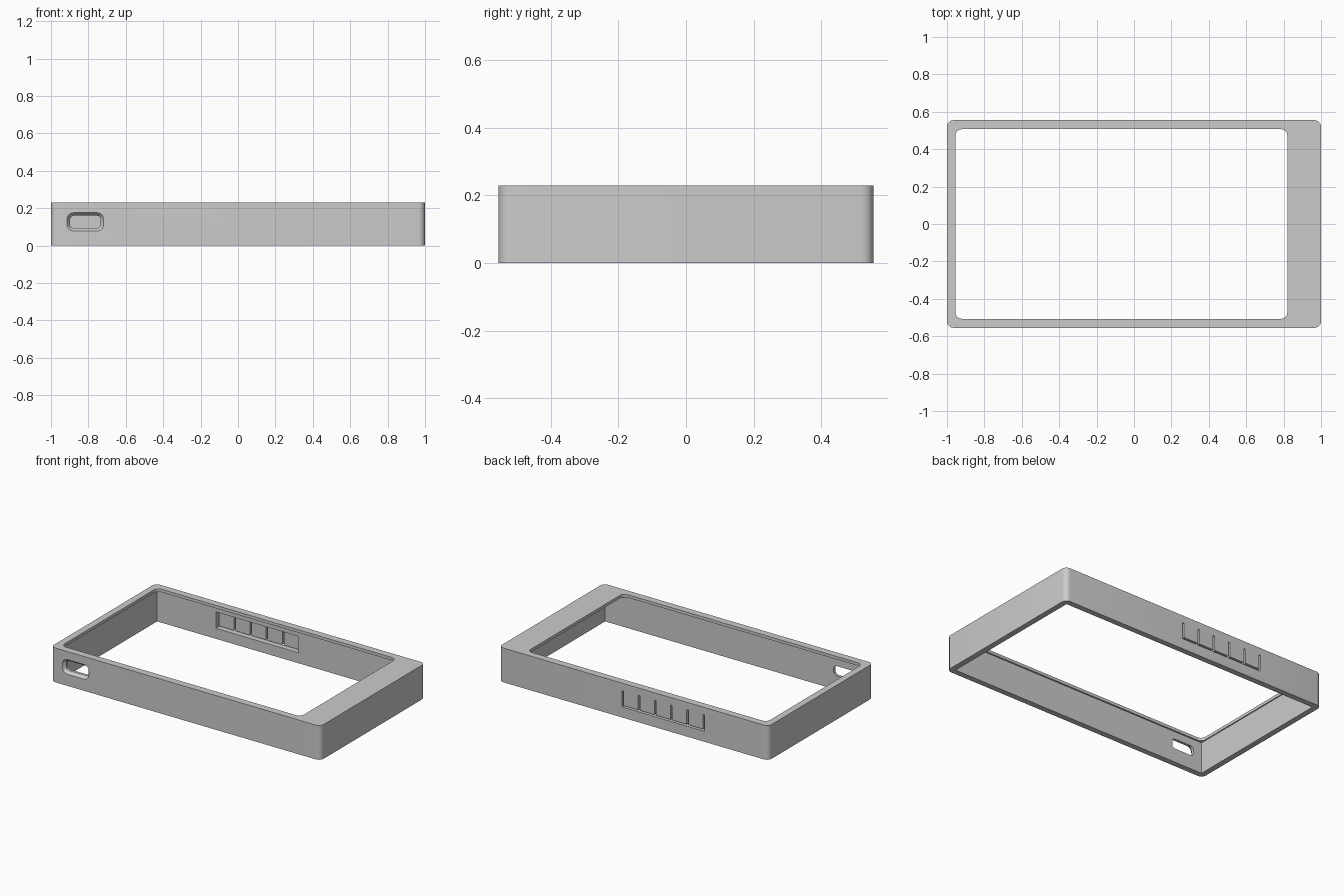
import bpy, bmesh, math
from mathutils import Vector

old = bpy.data.objects.get("Cube")
if old:
    bpy.data.objects.remove(old, do_unlink=True)

grey = bpy.data.materials.new("plain grey")
grey.use_nodes = True
grey.diffuse_color = (0.6, 0.6, 0.6, 1)
grey.node_tree.nodes["Principled BSDF"].inputs["Base Color"].default_value = (0.6, 0.6, 0.6, 1)

HX, HY, H = 1.0, 0.555, 0.23      # half length, half depth, height
WALL, PLATE = 0.038, 0.02         # wall and top plate thickness


def rounded(u0, u1, v0, v1, r, steps=6):
    """Counter-clockwise rounded rectangle; r = 0 gives square corners."""
    if r == 0:
        return [(u0, v0), (u1, v0), (u1, v1), (u0, v1)]
    centres = [(u1 - r, v1 - r), (u0 + r, v1 - r), (u0 + r, v0 + r), (u1 - r, v0 + r)]
    return [(cu + r * math.cos(a), cv + r * math.sin(a))
            for q, (cu, cv) in enumerate(centres)
            for a in (math.pi / 2 * (q + i / steps) for i in range(steps + 1))]


def loft(name, rings):
    """Solid through rings that share a point count."""
    bm = bmesh.new()
    loops = [[bm.verts.new(p) for p in ring] for ring in rings]
    for a, b in zip(loops, loops[1:]):
        for i in range(len(a)):
            j = (i + 1) % len(a)
            bm.faces.new((a[i], a[j], b[j], b[i]))
    bm.faces.new(loops[0])
    bm.faces.new(loops[-1])
    bmesh.ops.recalc_face_normals(bm, faces=bm.faces)
    mesh = bpy.data.meshes.new(name)
    bm.to_mesh(mesh)
    bm.free()
    mesh.materials.append(grey)
    ob = bpy.data.objects.new(name, mesh)
    bpy.context.collection.objects.link(ob)
    return ob


def slab(name, x0, x1, y0, y1, z0, z1, r=0):
    outline = rounded(x0, x1, y0, y1, r)
    return loft(name, [[(x, y, z) for x, y in outline] for z in (z0, z1)])


def cut(target, cutter):
    cutter.hide_render = True
    mod = target.modifiers.new("cut", "BOOLEAN")
    mod.operation = "DIFFERENCE"
    mod.solver = "EXACT"
    mod.object = cutter
    bpy.context.view_layer.objects.active = target
    bpy.ops.object.modifier_apply(modifier=mod.name)
    bpy.data.objects.remove(cutter, do_unlink=True)


# Outer shell, hollowed from below, with a window through the top plate
frame = slab("case_frame", -HX, HX, -HY, HY, 0, H, 0.035)
cut(frame, slab("cavity", -HX + WALL, HX - WALL, -HY + WALL, HY - WALL, -0.1, H - PLATE))
cut(frame, slab("window", -0.955, 0.82, -0.507, 0.507, 0.1, H + 0.1, 0.035))

# Port opening in the front wall, flared towards the outside
wide = rounded(-0.914, -0.718, 0.078, 0.176, 0.036)
narrow = rounded(-0.898, -0.734, 0.094, 0.16, 0.02)
sections = [(wide, -HY - 0.05), (wide, -HY), (narrow, -HY + 0.02), (narrow, -HY + 0.1)]
cut(frame, loft("port", [[(x, y, z) for x, z in ring] for ring, y in sections]))

# Button strip in the back wall: thinned inside, five tabs hinged at the top
X0, PITCH, GAP, Z0, Z1 = -0.52, 0.12, 0.012, 0.07, 0.18
X1 = X0 + 5 * PITCH
cut(frame, slab("button_recess", X0 - GAP / 2, X1 + GAP / 2, HY - 0.1, HY - 0.02, Z0, Z1))
cut(frame, slab("bottom_slit", X0 - GAP / 2, X1 + GAP / 2, HY - 0.1, HY + 0.1, Z0, Z0 + GAP))
for i in range(6):
    x = X0 + i * PITCH
    cut(frame, slab("side_slit", x - GAP / 2, x + GAP / 2, HY - 0.1, HY + 0.1, Z0, Z1))

# Smooth rounded corners, crisp edges
bpy.ops.object.select_all(action="DESELECT")
frame.select_set(True)
bpy.context.view_layer.objects.active = frame
bpy.ops.object.shade_smooth_by_angle(angle=math.radians(30))
